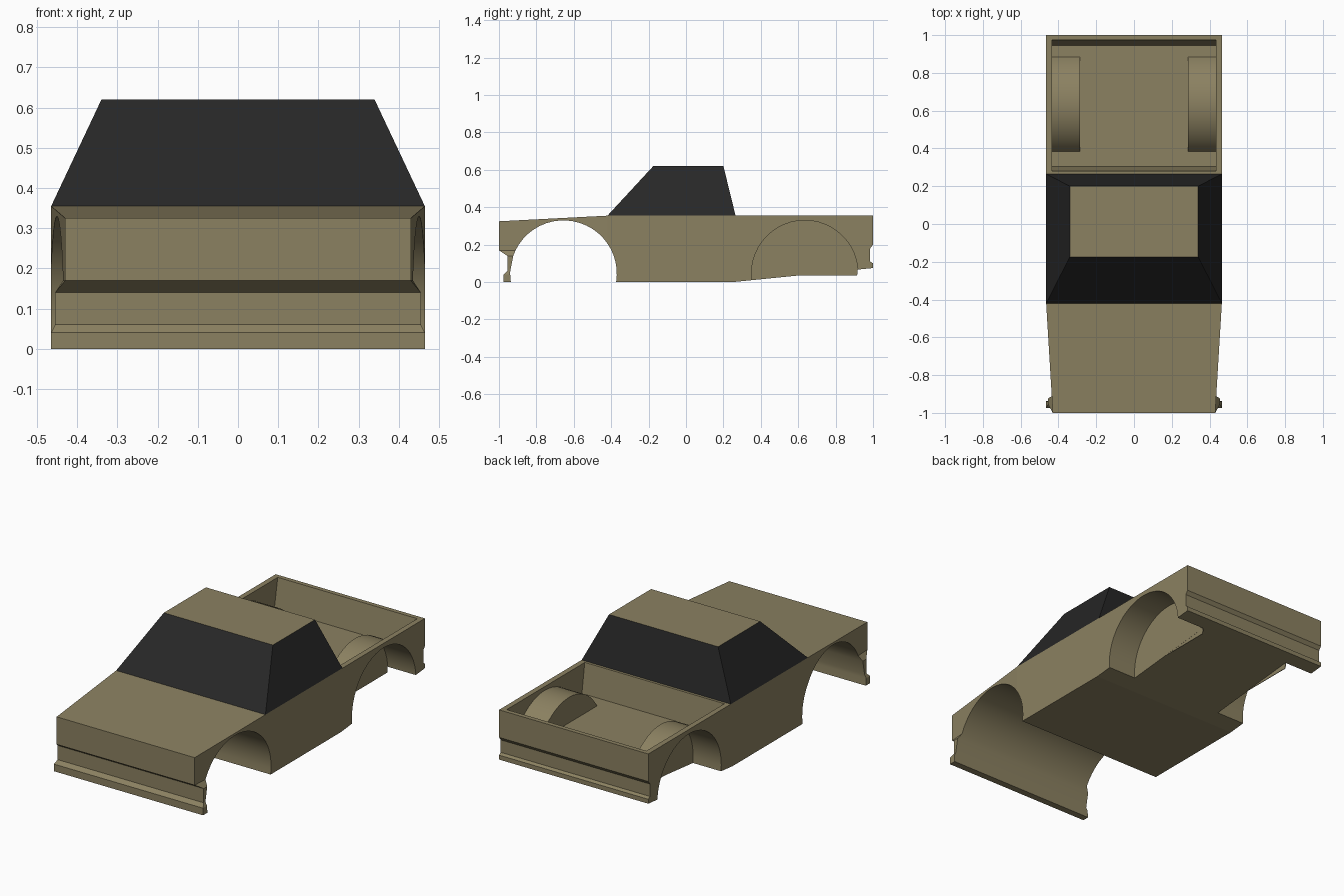
import bpy, bmesh
from math import cos, sin, asin, acos, pi, hypot, radians
from mathutils import Matrix

if "Cube" in bpy.data.objects:
    bpy.data.objects.remove(bpy.data.objects["Cube"])

def material(name, rgb):
    m = bpy.data.materials.new(name)
    m.diffuse_color = (*rgb, 1)
    m.use_nodes = True
    m.node_tree.nodes["Principled BSDF"].inputs["Base Color"].default_value = m.diffuse_color
    return m

PAINT = material("paint", (0.26, 0.22, 0.12))
GLASS = material("glass", (0.02, 0.02, 0.02))

def make(name, bm, *mats):
    bmesh.ops.recalc_face_normals(bm, faces=bm.faces)
    me = bpy.data.meshes.new(name)
    bm.to_mesh(me)
    bm.free()
    for m in mats:
        me.materials.append(m)
    ob = bpy.data.objects.new(name, me)
    bpy.context.collection.objects.link(ob)
    return ob

def prism(name, pts, x0, x1):
    """Extrude a (y, z) profile from x0 to x1."""
    bm = bmesh.new()
    a, b = ([bm.verts.new((x, y, z)) for y, z in pts] for x in (x0, x1))
    bm.faces.new(a)
    bm.faces.new(b)
    for i in range(len(pts)):
        j = (i + 1) % len(pts)
        bm.faces.new((a[i], a[j], b[j], b[i]))
    return make(name, bm, PAINT)

def drum(name, y, z, r, x0, x1):
    """Cylinder lying along x."""
    bm = bmesh.new()
    mat = Matrix.Translation(((x0 + x1) / 2, y, z)) @ Matrix.Rotation(pi / 2, 4, 'Y')
    bmesh.ops.create_cone(bm, cap_ends=True, segments=48, radius1=r, radius2=r,
                          depth=abs(x1 - x0), matrix=mat)
    return make(name, bm, PAINT)

def cut(ob, cutter):
    mod = ob.modifiers.new("cut", 'BOOLEAN')
    mod.operation, mod.solver, mod.object = 'DIFFERENCE', 'EXACT', cutter
    bpy.context.view_layer.objects.active = ob
    bpy.ops.object.modifier_apply(modifier=mod.name)
    bpy.data.objects.remove(cutter)

W = 0.465                      # half width
FY, RY, AZ, R = -0.655, 0.635, 0.045, 0.285   # wheel arch centres and radius

def taper(y):
    return min(W, 0.43 + (y + 1) * 0.035 / 0.58)

# Body: side outline with the front arch, tapered front fenders
lip_z = [0, 0.04, 0.06, 0.14, 0.17]
lip_w = [W, W, 0.455, 0.455, None]
outer = [(-0.975, 0), (-0.975, 0.04), (-0.955, 0.06), (-0.955, 0.14), (-1, 0.17),
         (-1, 0.325), (-0.42, 0.355), (1, 0.355), (1, 0.2), (0.985, 0.18),
         (0.985, 0.11), (1, 0.1), (1, 0.075), (0.25, 0)]
low = asin(-AZ / R)
split = acos((-0.42 - FY) / R)
lip_a = [pi - asin((z - AZ) / R) for z in lip_z]
angles = [low + (split - low) * i / 6 for i in range(6)]
angles += [split + (lip_a[4] - split) * i / 16 for i in range(16)]
angles += lip_a[::-1]
n, k = len(outer), len(angles)
pts = outer + [(FY + R * cos(a), AZ + R * sin(a)) for a in angles]
widths = [taper(y) for y, z in pts]
for i, w in enumerate(lip_w):
    if w:
        widths[i] = widths[n + k - 1 - i] = w

bm = bmesh.new()
sides = [[bm.verts.new((s * w, y, z)) for (y, z), w in zip(pts, widths)] for s in (-1, 1)]
for v in sides:
    for i in range(4):         # bumper ends
        bm.faces.new((v[i], v[i + 1], v[n + k - 2 - i], v[n + k - 1 - i]))
    bm.faces.new(v[4:7] + v[n + 6:n + k - 4])      # front fender
    bm.faces.new(v[6:n + 7])                       # door and bed side
a, b = sides
for i in range(len(pts)):
    j = (i + 1) % len(pts)
    bm.faces.new((a[i], a[j], b[j], b[i]))
body = make("truck_body", bm, PAINT)

# Open bed with wheel housings left standing, then the rear wheel wells
bed = prism("bed_cutter", [(0.273, 0.4), (0.305, 0.19), (0.945, 0.19), (0.983, 0.4)],
            -0.435, 0.435)
for s in (-1, 1):
    cut(bed, drum("housing_cutter", RY, AZ, 0.289, s * 0.285, s * 0.6))
cut(body, bed)
for s in (-1, 1):
    cut(body, drum("well_cutter", RY, AZ, R, s * 0.29, s * 0.6))
    prism("wheel_well_flap", [(0.6, 0.035), (0.915, 0.035), (0.92, 0.08)], s * 0.286, s * 0.2895)

# Smooth only the curved arch surfaces
for p in body.data.polygons:
    c = p.center
    d = min(hypot(c.y - y, c.z - AZ) for y in (FY, RY))
    p.use_smooth = abs(p.normal.x) < 0.01 and 0.27 < d < 0.295

# Cabin: tapered box with flush windows inset on four sides
bm = bmesh.new()
base = [bm.verts.new((x, y, 0.355)) for x, y in ((-W, -0.42), (W, -0.42), (W, 0.265), (-W, 0.265))]
roof = [bm.verts.new((x, y, 0.62)) for x, y in ((-0.34, -0.175), (0.34, -0.175), (0.34, 0.2), (-0.34, 0.2))]
bm.faces.new(roof)
walls = [bm.faces.new((base[i], base[(i + 1) % 4], roof[(i + 1) % 4], roof[i])) for i in range(4)]
bmesh.ops.inset_individual(bm, faces=walls, thickness=0.018, use_even_offset=True)
for f in walls:
    f.material_index = 1
make("cabin", bm, PAINT, GLASS)
